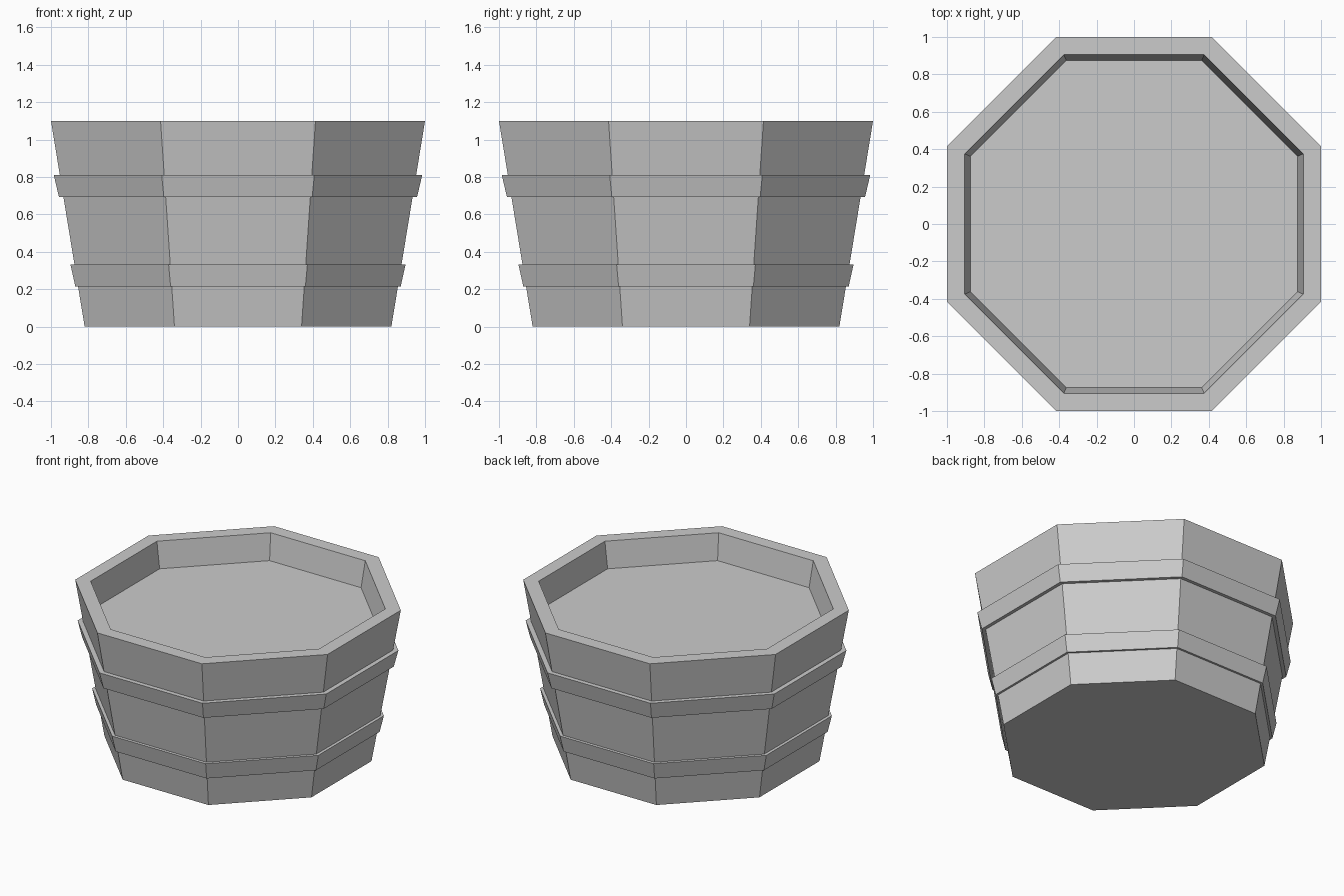
import bpy
import bmesh
import math

SIDES = 8
old = bpy.data.objects.get("Cube")
if old:
    bpy.data.objects.remove(old, do_unlink=True)

grey = bpy.data.materials.new("plain grey")
grey.use_nodes = True
colour = (0.6, 0.6, 0.6, 1)
grey.diffuse_color = colour
grey.node_tree.nodes["Principled BSDF"].inputs["Base Color"].default_value = colour


def lathe(name, profile, cap_ends=False, closed=False):
    """Sweep (flat-side radius, height) points round an octagon."""
    bm = bmesh.new()
    rings = []
    for apothem, z in profile:
        r = apothem / math.cos(math.pi / SIDES)
        angles = [(i + 0.5) * math.tau / SIDES for i in range(SIDES)]
        rings.append([bm.verts.new((r * math.cos(a), r * math.sin(a), z)) for a in angles])
    pairs = list(zip(rings, rings[1:]))
    if closed:
        pairs.append((rings[-1], rings[0]))
    for low, high in pairs:
        for i in range(SIDES):
            j = (i + 1) % SIDES
            bm.faces.new((low[i], low[j], high[j], high[i]))
    if cap_ends:
        bm.faces.new(rings[0][::-1])
        bm.faces.new(rings[-1])
    bmesh.ops.recalc_face_normals(bm, faces=bm.faces)
    mesh = bpy.data.meshes.new(name)
    bm.to_mesh(mesh)
    bm.free()
    mesh.materials.append(grey)
    obj = bpy.data.objects.new(name, mesh)
    bpy.context.collection.objects.link(obj)
    return obj


def wall(z):
    """Flat-side radius of the tapered tub wall at a height."""
    return 0.82 + 0.18 * z / 1.1


# Tapered tub: base, outer wall, rim, inner wall and raised floor
lathe("tub_body", [(wall(0), 0), (wall(1.1), 1.1), (0.905, 1.1), (0.875, 0.915)], cap_ends=True)

# Two hoops that stand proud of the wall
for name, z0, r0, z1, r1 in (("lower_hoop", 0.215, 0.87, 0.333, 0.896),
                             ("upper_hoop", 0.692, 0.957, 0.81, 0.985)):
    lathe(name, [(wall(z0) - 0.01, z0), (r0, z0), (r1, z1), (wall(z1) - 0.01, z1)], closed=True)
